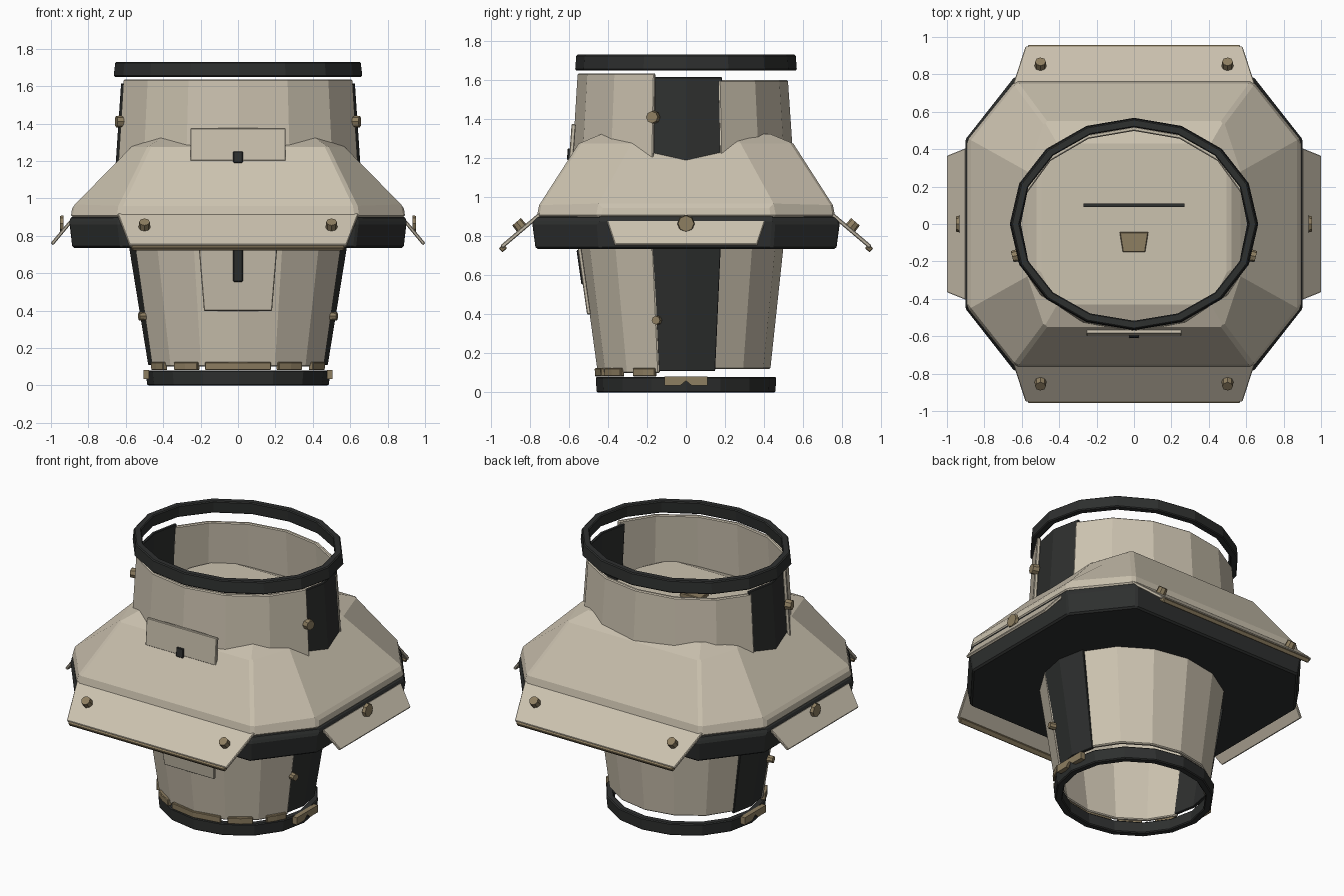
import bpy, bmesh, math
from mathutils import Vector

if "Cube" in bpy.data.objects:
    bpy.data.objects.remove(bpy.data.objects["Cube"])


def material(name, rgb):
    m = bpy.data.materials.new(name)
    m.diffuse_color = (*rgb, 1)
    m.use_nodes = True
    m.node_tree.nodes["Principled BSDF"].inputs["Base Color"].default_value = m.diffuse_color
    return m


SHELL = material("shell_beige", (0.60, 0.54, 0.43))
DARK = material("dark_trim", (0.027, 0.029, 0.028))
BRASS = material("brass_trim", (0.27, 0.21, 0.12))


def finish(name, bm, mat, bevel=0.0):
    bmesh.ops.recalc_face_normals(bm, faces=bm.faces)
    me = bpy.data.meshes.new(name)
    bm.to_mesh(me)
    bm.free()
    me.materials.append(mat)
    ob = bpy.data.objects.new(name, me)
    bpy.context.collection.objects.link(ob)
    if bevel:
        b = ob.modifiers.new("bevel", "BEVEL")
        b.width, b.segments, b.limit_method = bevel, 1, 'ANGLE'
        b.angle_limit = math.radians(35)
    return ob


def arc(name, low, high, t, a0, a1, n, mat, bevel=0.006):
    """Curved wall between two ellipses (rx, ry, z), thickness t, from angle a0 to a1."""
    bm = bmesh.new()
    closed = a1 - a0 >= 360
    sections = []
    for i in range(n if closed else n + 1):
        a = math.radians(a0 + (a1 - a0) * i / n)
        c, s = math.cos(a), math.sin(a)
        sections.append([bm.verts.new(((rx - d) * c, (ry - d) * s, z))
                         for (rx, ry, z), d in ((low, 0), (high, 0), (high, t), (low, t))])
    pairs = list(zip(sections, sections[1:]))
    if closed:
        pairs.append((sections[-1], sections[0]))
    else:
        bm.faces.new(sections[0])
        bm.faces.new(sections[-1])
    for p, q in pairs:
        for k in range(4):
            m = (k + 1) % 4
            bm.faces.new((p[k], p[m], q[m], q[k]))
    return finish(name, bm, mat, bevel)


def octagon_loft(name, rings, mat, bevel):
    """Stacked octagons: (side x, side half width, front half width, front y, z)."""
    bm = bmesh.new()
    loops = []
    for sx, sy, fx, fy, z in rings:
        pts = [(sx, -sy), (sx, sy), (fx, fy), (-fx, fy), (-sx, sy), (-sx, -sy), (-fx, -fy), (fx, -fy)]
        loops.append([bm.verts.new((x, y, z)) for x, y in pts])
    for p, q in zip(loops, loops[1:]):
        for k in range(8):
            m = (k + 1) % 8
            bm.faces.new((p[k], p[m], q[m], q[k]))
    bm.faces.new(loops[0])
    bm.faces.new(loops[-1])
    return finish(name, bm, mat, bevel)


def slab(name, pts, t, mat, bevel=0.004):
    """Flat plate of thickness t centred on a planar outline."""
    pts = [Vector(p) for p in pts]
    n = (pts[1] - pts[0]).cross(pts[2] - pts[1]).normalized() * t / 2
    bm = bmesh.new()
    a = [bm.verts.new(p + n) for p in pts]
    b = [bm.verts.new(p - n) for p in pts]
    bm.faces.new(a)
    bm.faces.new(b)
    for k in range(len(pts)):
        m = (k + 1) % len(pts)
        bm.faces.new((a[k], a[m], b[m], b[k]))
    return finish(name, bm, mat, bevel)


def bolt(name, loc, axis, r, depth):
    bm = bmesh.new()
    bmesh.ops.create_cone(bm, cap_ends=True, segments=8, radius1=r, radius2=r * 0.9, depth=depth)
    ob = finish(name, bm, BRASS)
    ob.location = loc
    ob.rotation_euler = Vector(axis).to_track_quat('Z', 'Y').to_euler()


# End rings
arc("bottom_ring", (0.485, 0.458, 0), (0.495, 0.462, 0.08), 0.045, 0, 360, 16, DARK)
arc("top_ring", (0.665, 0.568, 1.65), (0.656, 0.562, 1.73), 0.045, 0, 360, 16, DARK)

# Lower sleeve
arc("lower_front_plate", (0.485, 0.452, 0.10), (0.59, 0.548, 0.80), 0.025, -162, -18, 6, SHELL)
arc("lower_back_plate", (0.475, 0.432, 0.12), (0.575, 0.505, 0.80), 0.025, 19, 161, 6, SHELL)

# Upper sleeve
arc("upper_front_plate", (0.672, 0.582, 1.19), (0.643, 0.555, 1.635), 0.025, -163, -17, 6, SHELL)
arc("upper_back_plate", (0.662, 0.55, 1.19), (0.632, 0.522, 1.60), 0.025, 19, 161, 6, SHELL)

# Dark side panels of both sleeves
for label, mid in (("right", 0), ("left", 180)):
    arc("lower_side_panel_" + label, (0.48, 0.44, 0.11), (0.592, 0.53, 0.80), 0.02,
        mid - 20, mid + 20, 2, DARK, 0.003)
    arc("upper_side_panel_" + label, (0.655, 0.565, 1.17), (0.625, 0.54, 1.615), 0.02,
        mid - 20, mid + 20, 2, DARK, 0.003)

# Brass segments along the lower front hem
for i, (a, h) in enumerate(((0, 21), (35, 9), (-35, 9), (62, 8), (-62, 8))):
    arc(f"hem_segment_{i}", (0.495, 0.466, 0.082), (0.497, 0.468, 0.125), 0.03,
        -90 + a - h, -90 + a + h, 2, BRASS, 0.004)

# Octagonal middle: dark band and sloped roof
octagon_loft("middle_band", [(0.885, 0.44, 0.625, 0.77, 0.735), (0.905, 0.45, 0.64, 0.788, 0.87),
                             (0.89, 0.44, 0.63, 0.765, 0.905)], DARK, 0.01)
octagon_loft("middle_roof", [(0.895, 0.45, 0.64, 0.765, 0.895), (0.885, 0.44, 0.63, 0.752, 0.96),
                             (0.57, 0.28, 0.48, 0.55, 1.275), (0.51, 0.23, 0.41, 0.43, 1.325)],
             SHELL, 0.015)

# Flaps and bolts on all four sides
for s, fb, rl in ((-1, "front", "left"), (1, "back", "right")):
    slab(fb + "_flap", [(-0.645, s * 0.745, 0.915), (0.645, s * 0.745, 0.915),
                        (0.58, s * 0.945, 0.745), (-0.58, s * 0.945, 0.745)], 0.02, SHELL)
    slab(fb + "_flap_edge", [(-0.575, s * 0.925, 0.75), (0.575, s * 0.925, 0.75),
                             (0.565, s * 0.95, 0.728), (-0.565, s * 0.95, 0.728)], 0.028, BRASS)
    for x in (-0.5, 0.5):
        bolt(fb + "_flap_bolt", (x, s * 0.852, 0.855), (0, s * 0.65, 0.76), 0.032, 0.05)
    slab(rl + "_flap", [(s * 0.895, -0.405, 0.875), (s * 0.895, 0.405, 0.875),
                        (s * 0.995, 0.365, 0.755), (s * 0.995, -0.365, 0.755)], 0.018, SHELL)
    bolt(rl + "_flap_bolt", (s * 0.943, 0, 0.865), (s, 0, 0), 0.045, 0.02)
    # Seam bolts and bottom clasps
    bolt(rl + "_upper_bolt", (s * 0.632, -0.17, 1.41), (s, -0.25, 0), 0.034, 0.04)
    bolt(rl + "_lower_bolt", (s * 0.51, -0.15, 0.37), (s, -0.25, 0), 0.024, 0.04)
    slab(rl + "_clasp", [(s * 0.49, y, z) for y, z in ((-0.11, 0.035), (-0.03, 0.035), (0, 0.06),
                         (0.03, 0.035), (0.11, 0.035), (0.11, 0.082), (-0.11, 0.082))], 0.03, BRASS, 0)

# Front badges with dark latches
slab("upper_front_panel", [(-0.255, -0.588, 1.20), (0.255, -0.588, 1.20),
                           (0.255, -0.575, 1.375), (-0.255, -0.575, 1.375)], 0.022, SHELL)
slab("upper_latch", [(-0.026, -0.60, 1.19), (0.026, -0.60, 1.19),
                     (0.026, -0.596, 1.25), (-0.026, -0.596, 1.25)], 0.02, DARK)
slab("lower_front_panel", [(-0.182, -0.497, 0.40), (0.182, -0.497, 0.40),
                           (0.21, -0.545, 0.74), (-0.21, -0.545, 0.74)], 0.02, SHELL)
slab("lower_latch", [(-0.026, -0.525, 0.555), (0.026, -0.525, 0.555),
                     (0.026, -0.55, 0.73), (-0.026, -0.55, 0.73)], 0.022, DARK)

# Details on the floor inside the upper sleeve
slab("floor_slot", [(-0.27, 0.09, 1.33), (0.27, 0.09, 1.33), (0.27, 0.11, 1.33), (-0.27, 0.11, 1.33)],
     0.03, DARK, 0)
slab("floor_tab", [(-0.06, -0.15, 1.335), (0.06, -0.15, 1.335), (0.077, -0.043, 1.335), (-0.077, -0.043, 1.335)],
     0.03, BRASS)
